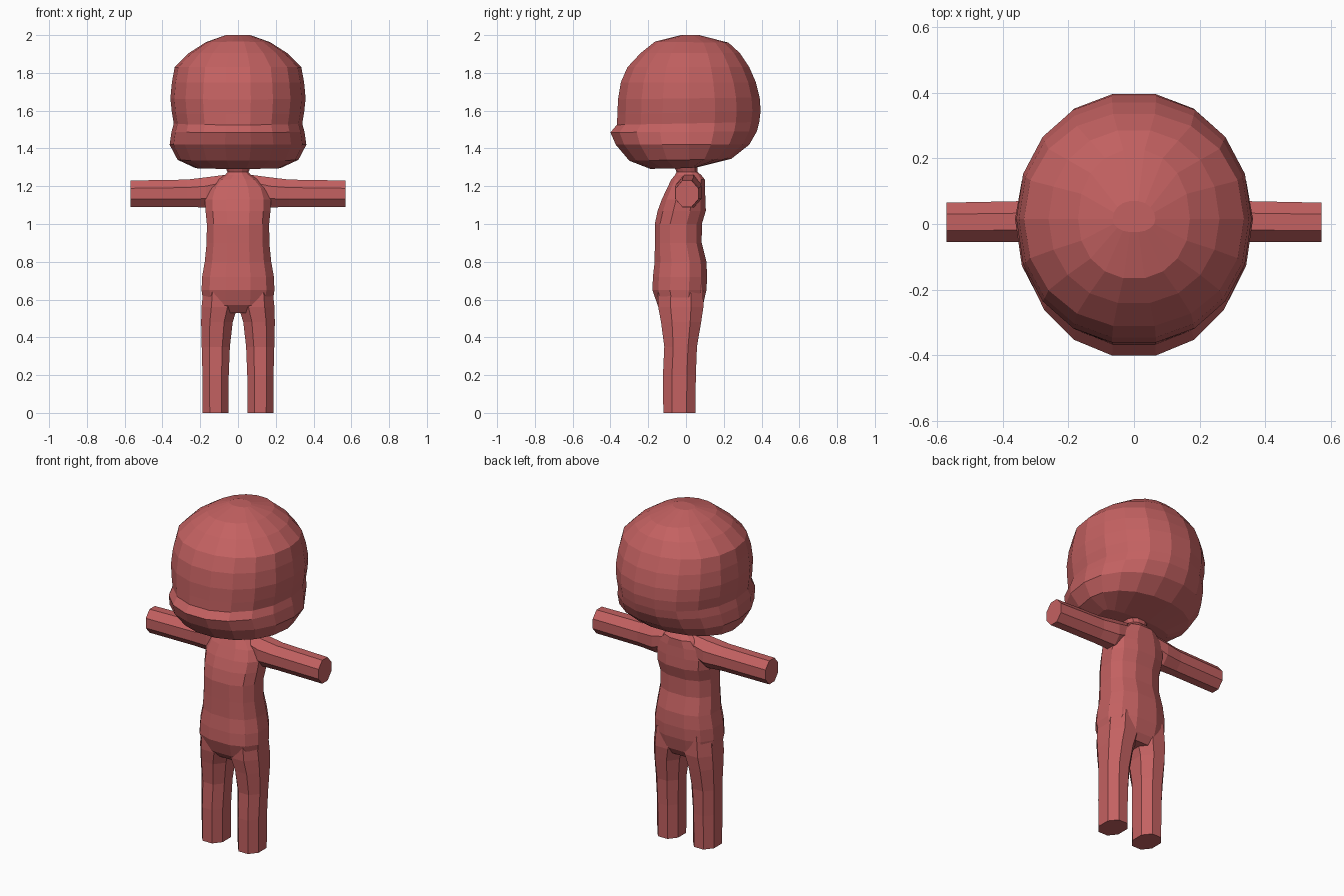
import bpy, bmesh, math

if "Cube" in bpy.data.objects:
    bpy.data.objects.remove(bpy.data.objects["Cube"])

mat = bpy.data.materials.new("dusty red")
mat.diffuse_color = (0.55, 0.12, 0.12, 1)
mat.use_nodes = True
mat.node_tree.nodes["Principled BSDF"].inputs["Base Color"].default_value = mat.diffuse_color


def section(n, p):
    """Unit rounded outline, flat side facing front and back."""
    pts = []
    for i in range(n):
        a = 2 * math.pi * (i + 0.5) / n
        s, c = math.sin(a), math.cos(a)
        pts.append((math.copysign(abs(s) ** p, s), math.copysign(abs(c) ** p, c)))
    mx = max(x for x, y in pts)
    my = max(y for x, y in pts)
    return [(x / mx, y / my) for x, y in pts]


def loft(name, rings):
    """Skin equal-length point loops and cap both ends."""
    bm = bmesh.new()
    loops = [[bm.verts.new(v) for v in r] for r in rings]
    n = len(loops[0])
    for a, b in zip(loops, loops[1:]):
        for i in range(n):
            j = (i + 1) % n
            bm.faces.new((a[i], a[j], b[j], b[i]))
    bm.faces.new(loops[0])
    bm.faces.new(loops[-1])
    bmesh.ops.recalc_face_normals(bm, faces=bm.faces)
    me = bpy.data.meshes.new(name)
    bm.to_mesh(me)
    bm.free()
    ob = bpy.data.objects.new(name, me)
    bpy.context.collection.objects.link(ob)
    me.materials.append(mat)
    return ob


def upright(z, hx, yf, yb, n, p, cx=0.0, mid=None, zb=None):
    """Horizontal ring; zb tilts the back edge, mid is the widest depth."""
    mid = (yf + yb) / 2 if mid is None else mid
    zb = z if zb is None else zb
    out = []
    for x, y in section(n, p):
        yy = mid + y * ((yb - mid) if y > 0 else (mid - yf))
        out.append((cx + hx * x, yy, z + (zb - z) * (y + 1) / 2))
    return out


# Head: rounded crown, flat face and a lip running round the jaw
head_rows = [
    (1.292, .225, -.19, .06, 1.30), (1.335, .32, -.30, .24, 1.345),
    (1.42, .362, -.372, .335, 1.42), (1.485, .352, -.40, .375, 1.49),
    (1.525, .34, -.366, .388, 1.54), (1.58, .35, -.363, .395, 1.60),
    (1.66, .358, -.36, .39, 1.67), (1.75, .35, -.345, .37, 1.75),
    (1.83, .335, -.31, .335, 1.83), (1.905, .26, -.24, .285, 1.905),
    (1.965, .17, -.165, .225, 1.96), (2.0, .065, -.025, .07, 2.0),
]
loft("head", [upright(z, hx, yf, yb, 18, .95, mid=.015, zb=zb)
              for z, hx, yf, yb, zb in head_rows])

# Torso with sloping shoulders and a short neck
torso_rows = [
    (.53, .14, -.115, .065), (.57, .182, -.15, .09), (.65, .193, -.178, .108),
    (.72, .19, -.175, .112), (.80, .176, -.166, .108), (.90, .166, -.165, .083),
    (1.0, .165, -.165, .084), (1.07, .172, -.15, .105), (1.13, .175, -.128, .103),
    (1.19, .155, -.10, .10), (1.235, .11, -.078, .10), (1.26, .068, -.058, .08),
    (1.275, .056, -.05, .062), (1.31, .07, -.065, .06),
]
body = loft("body", [upright(*r, 12, .8) for r in torso_rows])

# Legs and arms, mirrored left and right
leg_rows = [  # z, inner x, outer x, front y, back y
    (0, .05, .187, -.12, .05), (.2, .049, .188, -.122, .052),
    (.35, .043, .192, -.115, .058), (.48, .028, .195, -.132, .08),
    (.56, .004, .193, -.147, .092), (.68, .006, .18, -.15, .09),
]
arm_rows = [  # x, centre y, half depth, centre z, half height
    (.07, .015, .06, 1.195, .065), (.17, .012, .07, 1.167, .08),
    (.27, .008, .063, 1.163, .072), (.57, .005, .06, 1.16, .07),
]
limbs = []
for side, s in (("left", 1), ("right", -1)):
    limbs.append(loft(side + "_leg", [
        upright(z, (b - a) / 2, yf, yb, 8, .9, cx=s * (a + b) / 2)
        for z, a, b, yf, yb in leg_rows]))
    limbs.append(loft(side + "_arm", [
        [(s * x, cy + hy * u, cz + hz * v) for u, v in section(8, 1)]
        for x, cy, hy, cz, hz in arm_rows]))

# Fuse the limbs into the body as one skin
bpy.context.view_layer.objects.active = body
for limb in limbs:
    m = body.modifiers.new("join", 'BOOLEAN')
    m.operation = 'UNION'
    m.solver = 'EXACT'
    m.object = limb
    bpy.ops.object.modifier_apply(modifier=m.name)
    bpy.data.objects.remove(limb, do_unlink=True)
